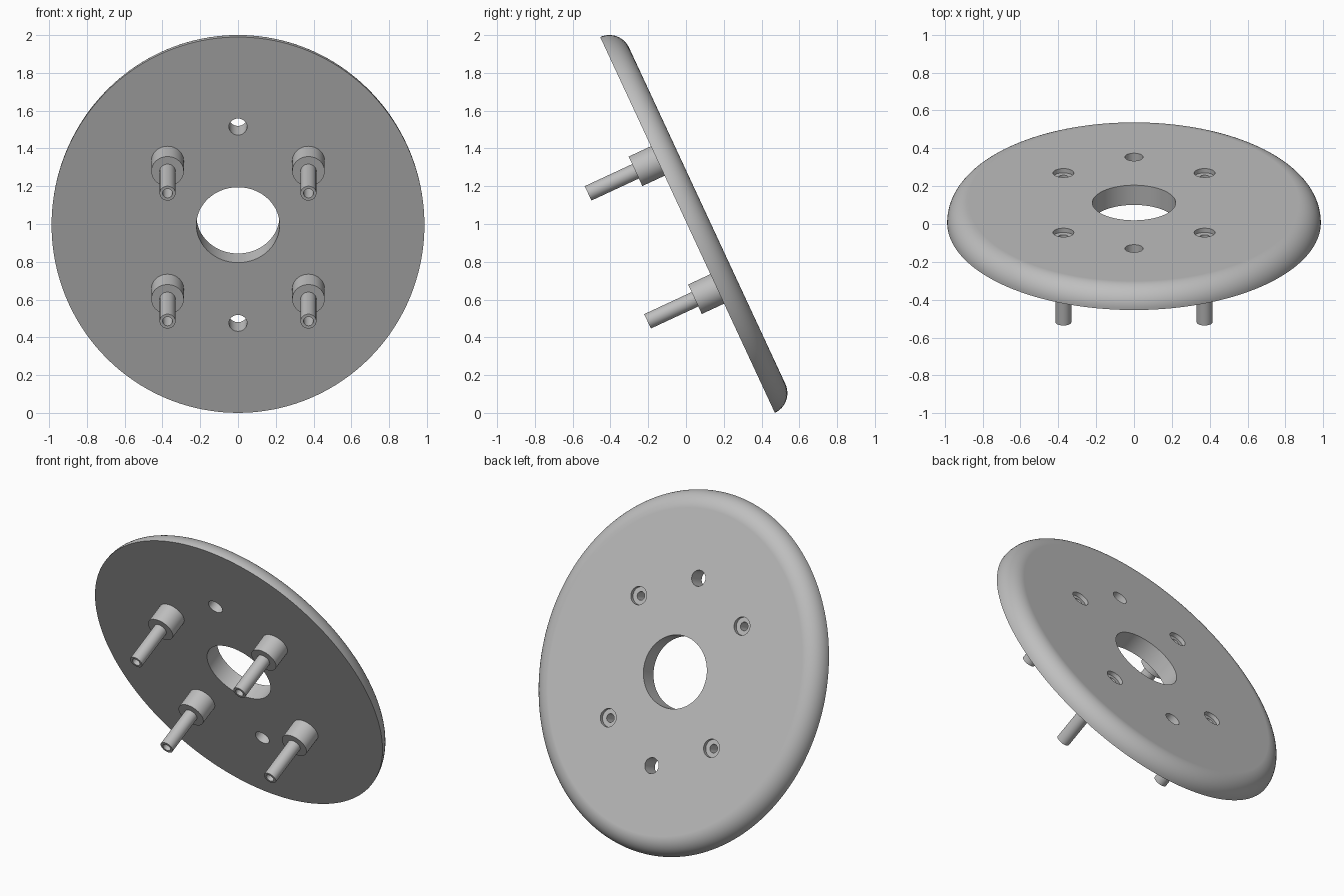
import bpy, bmesh, math
from mathutils import Matrix

if "Cube" in bpy.data.objects:
    bpy.data.objects.remove(bpy.data.objects["Cube"])

# Local frame: x across, y up the plate, +z out of the flat front face
TILT = Matrix.Translation((0, 0.008, 0.995)) @ Matrix.Rotation(math.radians(114.93), 4, 'X')
HALF_W, HALF_H, THICK = 0.987, 1.097, 0.115
STUDS = [(sx * 0.373, sy * 0.3735) for sx in (-1, 1) for sy in (-1, 1)]

metal = bpy.data.materials.new("grey_metal")
metal.diffuse_color = (0.52, 0.52, 0.52, 1)
metal.use_nodes = True
metal.node_tree.nodes["Principled BSDF"].inputs["Base Color"].default_value = metal.diffuse_color


def skin(bm, rings, closed=False):
    """Bridge rings of points; cap the ends unless the profile is closed."""
    loops = [[bm.verts.new(p) for p in ring] for ring in rings]
    n = len(loops[0])
    pairs = list(zip(loops, loops[1:]))
    if closed:
        pairs.append((loops[-1], loops[0]))
    else:
        bm.faces.new(loops[0])
        bm.faces.new(loops[-1])
    for a, b in pairs:
        for i in range(n):
            j = (i + 1) % n
            bm.faces.new((a[i], a[j], b[j], b[i]))


def circle(x, y, z, r, n=48):
    return [(x + r * math.cos(2 * math.pi * i / n),
             y + r * math.sin(2 * math.pi * i / n), z) for i in range(n)]


def oval(inset, z, n=160):
    """Oval outline moved inwards along its own normal."""
    pts = []
    for i in range(n):
        c, s = math.cos(2 * math.pi * i / n), math.sin(2 * math.pi * i / n)
        nx, ny = c * HALF_H, s * HALF_W
        k = inset / math.hypot(nx, ny)
        pts.append((HALF_W * c - nx * k, HALF_H * s - ny * k, z))
    return pts


def make(name, bm):
    bmesh.ops.recalc_face_normals(bm, faces=bm.faces)
    me = bpy.data.meshes.new(name)
    bm.to_mesh(me)
    bm.free()
    me.materials.append(metal)
    ob = bpy.data.objects.new(name, me)
    bpy.context.collection.objects.link(ob)
    ob.matrix_world = TILT
    return ob


def smooth(ob):
    bpy.ops.object.select_all(action='DESELECT')
    ob.select_set(True)
    bpy.context.view_layer.objects.active = ob
    bpy.ops.object.shade_smooth_by_angle(angle=math.radians(30))


# Oval plate with a quarter-round back edge
bm = bmesh.new()
steps = 12
skin(bm, [oval(THICK * (1 - math.cos(a)), -THICK * math.sin(a))
          for a in (math.pi / 2 * i / steps for i in range(steps + 1))])
plate = make("plate", bm)

# Cutter for the centre hole, two plain holes and four stepped stud holes
bm = bmesh.new()
for x, y, r, n in ((0, 0, 0.22, 96), (0, 0.573, 0.048, 48), (0, -0.573, 0.048, 48)):
    skin(bm, [circle(x, y, z, r, n) for z in (-0.2, 0.1)])
for x, y in STUDS:
    skin(bm, [circle(x, y, z, r) for r, z in
              ((0.055, -0.2), (0.055, -0.09), (0.026, -0.09), (0.026, 0.1))])
cutter = make("hole_cutter", bm)
cutter.hide_render = True

cut = plate.modifiers.new("holes", 'BOOLEAN')
cut.operation = 'DIFFERENCE'
cut.solver = 'EXACT'
cut.object = cutter
bpy.context.view_layer.objects.active = plate
bpy.ops.object.modifier_apply(modifier=cut.name)
bpy.data.objects.remove(cutter)
smooth(plate)
plate.modifiers.new("flat_faces", 'WEIGHTED_NORMAL').keep_sharp = True

# Hollow studs, each with a thick collar against the plate
PROFILE = ((0.026, -0.004), (0.086, -0.004), (0.086, 0.13),
           (0.042, 0.13), (0.042, 0.407), (0.026, 0.407))
for k, (x, y) in enumerate(STUDS):
    bm = bmesh.new()
    skin(bm, [circle(x, y, z, r) for r, z in PROFILE], closed=True)
    smooth(make(f"stud_{k + 1}", bm))
